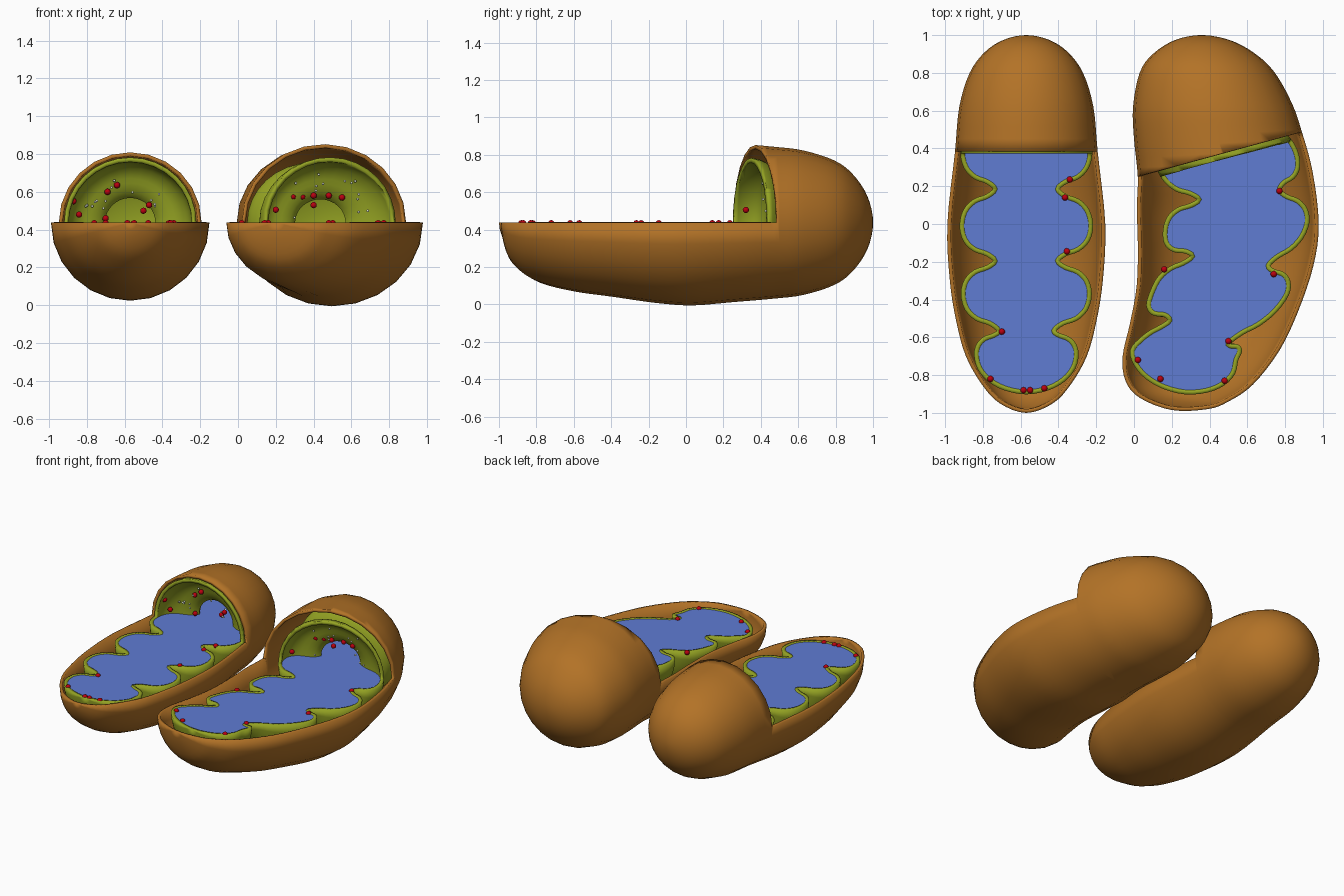
import bpy, bmesh, random
from math import sin, cos, pi
from mathutils import Vector

if "Cube" in bpy.data.objects:
    bpy.data.objects.remove(bpy.data.objects["Cube"])

random.seed(4)
ZC = 0.437  # height of the horizontal cut


def material(name, rgb):
    m = bpy.data.materials.new(name)
    m.diffuse_color = (*rgb, 1)
    m.use_nodes = True
    m.node_tree.nodes["Principled BSDF"].inputs["Base Color"].default_value = m.diffuse_color
    return m


BROWN = material("outer_brown", (0.45, 0.17, 0.02))
GREEN = material("inner_green", (0.30, 0.37, 0.017))
BLUE = material("matrix_blue", (0.115, 0.20, 0.65))
RED = material("granule_red", (0.50, 0.0, 0.005))
PALE = material("granule_pale", (0.7, 0.75, 0.6))


def sym(rows, cx=-0.57):
    """(y, r) rows -> left/right point pairs around a straight axis"""
    return [(cx - r, y, cx + r, y) for y, r in rows]


def smooth(pairs, n):
    """Catmull-Rom through the pairs; the ends continue over the pole"""
    swap = lambda p: Vector((p[2], p[3], p[0], p[1]))
    p = [Vector(q) for q in pairs]
    p = [swap(p[1])] + p + [swap(p[-2])]
    out = []
    for a, b, c, d in zip(p, p[1:], p[2:], p[3:]):
        for k in range(n):
            t = k / n
            out.append(0.5 * (2 * b + (c - a) * t + (2 * a - 5 * b + 4 * c - d) * t * t
                              + (3 * b - a - 3 * c + d) * t ** 3))
    return out + [p[-2]]


def folded(nodes):
    """Fill in rounded steps between the alternating pinches and bulges"""
    half = lambda p: Vector((p[2] - p[0], p[3] - p[1])) / 2
    mid = lambda p: Vector((p[2] + p[0], p[3] + p[1])) / 2
    out = [nodes[0]]
    for a, b in zip(nodes, nodes[1:]):
        rising = half(a).length < half(b).length
        lo, hi = (a, b) if rising else (b, a)
        steps = [(.2, .25), (.33, .62), (.6, .9)]
        if half(lo).length < 1e-4:
            steps = [(.1, .42), (.33, .74), (.65, .94)]
        for s, u in (steps if rising else steps[::-1]):
            c, h = mid(lo).lerp(mid(hi), s), half(lo).lerp(half(hi), u)
            out.append((c.x - h.x, c.y - h.y, c.x + h.x, c.y + h.y))
        out.append(b)
    return out


def loft(pairs, zs, seg, n):
    """Closed round body swept through vertical rings spanning each pair"""
    bm = bmesh.new()
    pts = smooth(pairs, n)
    pole = lambda p: bm.verts.new(((p[0] + p[2]) / 2, (p[1] + p[3]) / 2, ZC))
    rings = []
    for p in pts[1:-1]:
        c = Vector((p[0] + p[2], p[1] + p[3], 0)) / 2
        h = Vector((p[2] - p[0], p[3] - p[1], 0)) / 2
        c.z = ZC
        rings.append([bm.verts.new(c + h * cos(2 * pi * i / seg)
                      + Vector((0, 0, h.length * zs * sin(2 * pi * i / seg)))) for i in range(seg)])
    ends = pole(pts[0]), pole(pts[-1])
    for i in range(seg):
        j = (i + 1) % seg
        for a, b in zip(rings, rings[1:]):
            bm.faces.new((a[i], a[j], b[j], b[i]))
        bm.faces.new((ends[0], rings[0][j], rings[0][i]))
        bm.faces.new((ends[1], rings[-1][i], rings[-1][j]))
    bmesh.ops.recalc_face_normals(bm, faces=bm.faces)
    bm.normal_update()
    return bm


def cut(bm, co, no, **kw):
    bmesh.ops.bisect_plane(bm, geom=bm.verts[:] + bm.edges[:] + bm.faces[:], dist=1e-5,
                           plane_co=co, plane_no=no, **kw)


def finish(bm, name, mat):
    me = bpy.data.meshes.new(name)
    bm.to_mesh(me)
    bm.free()
    me.materials.append(mat)
    ob = bpy.data.objects.new(name, me)
    bpy.context.collection.objects.link(ob)
    bpy.ops.object.select_all(action='DESELECT')
    ob.select_set(True)
    bpy.context.view_layer.objects.active = ob
    bpy.ops.object.shade_smooth_by_angle(angle=0.7)
    return ob


def opened_shell(bm, name, mat, co, no, thick, offset):
    """Remove the upper part in front of the cap plane and thicken the rest"""
    co, no = Vector(co), Vector(no)
    cut(bm, (0, 0, ZC), (0, 0, 1))
    cut(bm, co, no)
    gone = [f for f in bm.faces if f.calc_center_median().z > ZC
            and (f.calc_center_median() - co).dot(no) < 0]
    bmesh.ops.delete(bm, geom=gone, context='FACES')
    ob = finish(bm, name, mat)
    m = ob.modifiers.new("wall", 'SOLIDIFY')
    m.thickness, m.offset = thick, offset


def matrix_fill(bm, name):
    """Solid lower half that fills the folded membrane"""
    for v in bm.verts:
        v.co -= v.normal * 0.006
    cut(bm, (0, 0, ZC - 0.003), (0, 0, 1), clear_outer=True)
    bmesh.ops.contextual_create(bm, geom=[e for e in bm.edges if e.is_boundary])
    finish(bm, name, BLUE)


def granules(name, spots, r, mat):
    bm = bmesh.new()
    for s in spots:
        g = bmesh.ops.create_icosphere(bm, subdivisions=2, radius=r)
        bmesh.ops.translate(bm, verts=g['verts'], vec=s)
    finish(bm, name, mat)


def organelle(side, outer, nodes, zs, co, no, lead):
    opened_shell(loft(outer, zs, 24, 4), side + "_outer_membrane", BROWN, co, no, 0.02, -1)
    inner = folded(nodes)
    front = Vector(co) - Vector(no) * lead
    opened_shell(loft(inner, zs, 32, 3), side + "_folded_membrane", GREEN, front, no, 0.024, 0)
    matrix_fill(loft(inner, zs, 32, 3), side + "_matrix")


# straight organelle on the left
organelle("left",
          sym([(1, 0), (.975, .12), (.91, .22), (.8, .30), (.62, .355), (.38, .378), (0, .418),
               (-.3, .405), (-.52, .37), (-.7, .32), (-.85, .235), (-.95, .14), (-1, 0)]),
          sym([(.89, 0), (.72, .28), (.57, .145), (.38, .338), (.185, .165), (-.01, .342),
               (-.195, .165), (-.37, .335), (-.565, .145), (-.69, .265), (-.89, 0)]),
          0.985, (0, .385, 0), (0, 1, 0), 0.01)

# bent organelle on the right
organelle("right",
          [(.37, 1, .37, 1), (.22, .975, .53, .965), (.10, .90, .67, .88), (.03, .80, .76, .78),
           (-.005, .62, .84, .63), (0, .45, .885, .50), (.02, .25, .945, .28),
           (.015, .08, .978, 0), (.02, -.1, .95, -.22), (.015, -.32, .87, -.46),
           (-.02, -.52, .77, -.67), (-.06, -.70, .63, -.85), (-.045, -.83, .5, -.94),
           (.03, -.92, .39, -.98), (.2, -.985, .2, -.985)],
          [(.4, .88, .4, .88), (.06, .62, .72, .72), (.29, .50, .58, .56), (.13, .30, .857, .38),
           (.345, .13, .77, .18), (.165, -.03, .917, .01), (.31, -.17, .71, -.22),
           (.10, -.35, .81, -.37), (.19, -.51, .5, -.63), (-.01, -.67, .54, -.72),
           (.27, -.89, .27, -.89)],
          0.915, (.03, .255, 0), (-.261, .965, 0), 0.03)

# red granules on the cut surface and inside the caps
flat = [(-.7, -.57), (-.585, -.88), (-.55, -.88), (-.365, .14), (-.355, -.145), (-.34, .235),
        (-.76, -.82), (-.475, -.87), (.77, .175), (.74, -.265), (.16, -.24), (.02, -.72),
        (.14, -.82), (.48, -.83), (.5, -.62)]
cap = [(-.87, .42, .55), (-.84, .44, .48), (-.69, .5, .60), (-.64, .5, .635), (-.7, .52, .46),
       (-.5, .53, .5), (-.47, .52, .53), (.29, .46, .575), (.34, .48, .575), (.4, .5, .53),
       (.4, .48, .58), (.48, .5, .58), (.55, .5, .57), (.2, .32, .505)]
granules("red_granules", [(x, y, ZC - .003) for x, y in flat] + cap, 0.017, RED)

# tiny pale granules scattered in the caps
spots = []
for cx, cy in ((-.57, .47), (.47, .44)):
    for i in range(14):
        a, r = random.uniform(.15, pi - .15), random.uniform(.15, .27)
        spots.append((cx + r * cos(a), cy + random.uniform(-.03, .03), ZC + r * sin(a)))
granules("pale_granules", spots, 0.007, PALE)
